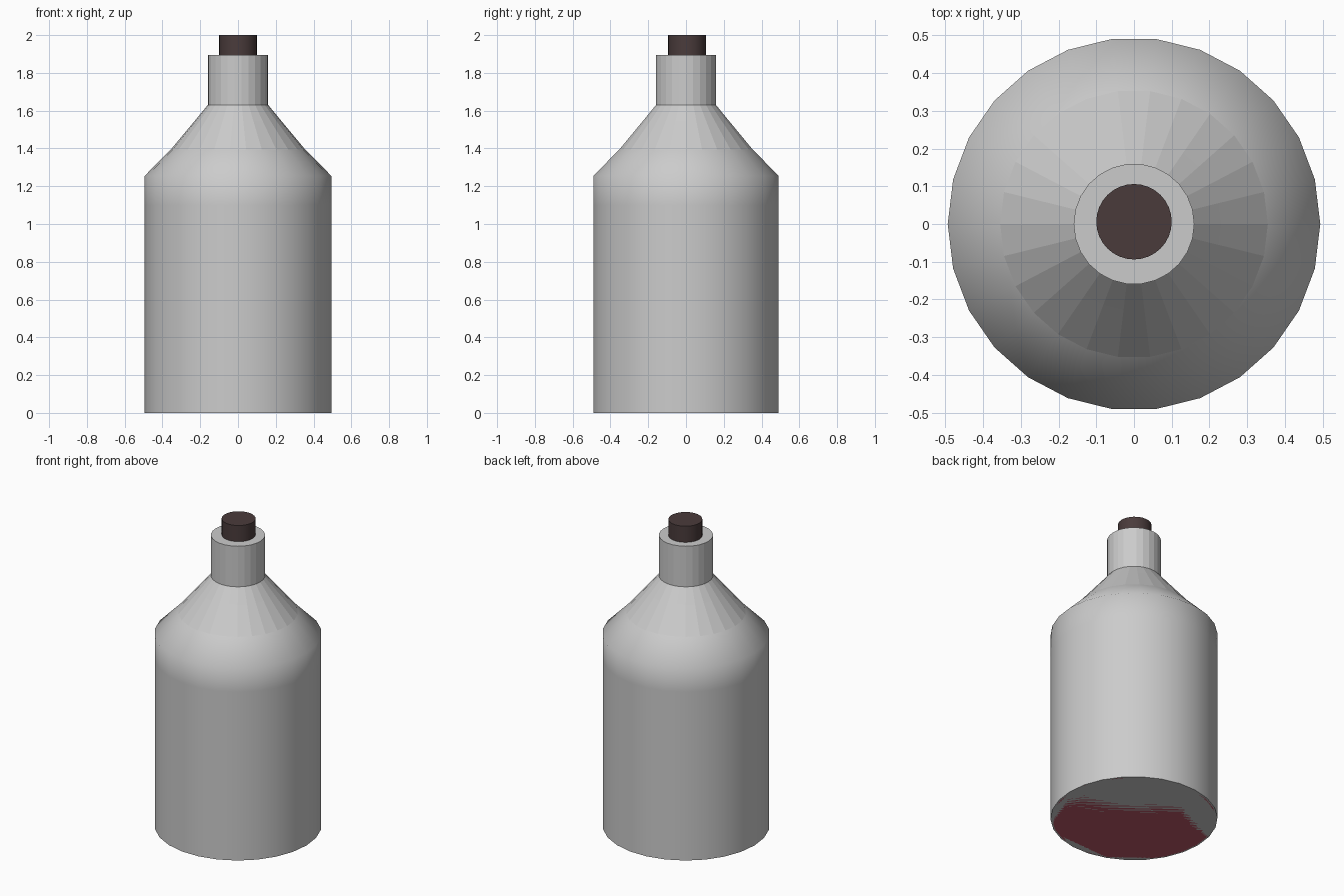
import bpy, bmesh, math

if "Cube" in bpy.data.objects:
    bpy.data.objects.remove(bpy.data.objects["Cube"])

SIDES = 26


def lathe(name, profile, smooth_bands=(), sides=SIDES, y=0.0, color=None):
    """Revolve (radius, z) points around z and cap both ends."""
    bm = bmesh.new()
    rings = []
    for r, z in profile:
        rings.append([bm.verts.new((r * math.cos(2 * math.pi * i / sides),
                                    r * math.sin(2 * math.pi * i / sides) + y, z))
                      for i in range(sides)])
    for k in range(len(rings) - 1):
        a, b = rings[k], rings[k + 1]
        for i in range(sides):
            j = (i + 1) % sides
            f = bm.faces.new((a[i], a[j], b[j], b[i]))
            f.smooth = k in smooth_bands
    bm.faces.new(rings[0][::-1])
    bm.faces.new(rings[-1])
    mesh = bpy.data.meshes.new(name)
    bm.to_mesh(mesh)
    bm.free()
    obj = bpy.data.objects.new(name, mesh)
    bpy.context.collection.objects.link(obj)
    if color:
        mat = bpy.data.materials.new(name + "_colour")
        mat.diffuse_color = color
        mat.use_nodes = True
        mat.node_tree.nodes["Principled BSDF"].inputs["Base Color"].default_value = mat.diffuse_color
        mesh.materials.append(mat)
    return obj


# Bottle: smooth body and lower shoulder, faceted upper shoulder and neck
lathe("bottle", [(0.494, 0), (0.494, 1.10), (0.494, 1.255), (0.355, 1.395),
                 (0.23, 1.545), (0.16, 1.63), (0.16, 1.895)],
      smooth_bands=(0, 1, 2))

# Liquid inside, its underside flush with the bottle's base
lathe("liquid", [(0.485, 0), (0.485, 1.15)], smooth_bands=(0,),
      color=(0.5, 0.1, 0.14, 1))

# Stopper pushed into the neck
lathe("stopper", [(0.1, 1.72), (0.1, 2.0)], smooth_bands=(0,), sides=32,
      y=0.006, color=(0.068, 0.044, 0.044, 1))
